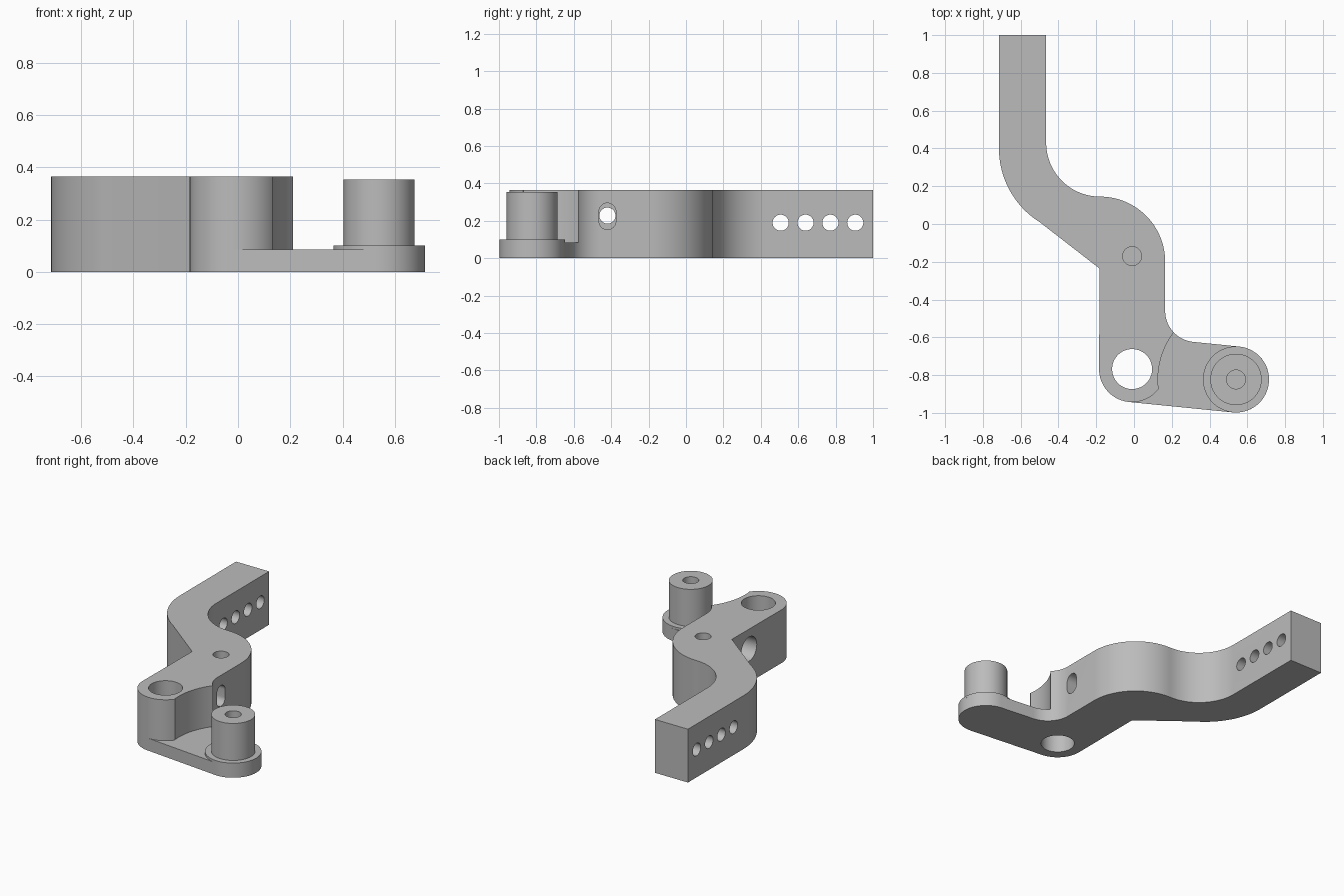
import bpy, bmesh
from math import radians, cos, sin, pi
from mathutils import Matrix, Vector

if "Cube" in bpy.data.objects:
    bpy.data.objects.remove(bpy.data.objects["Cube"], do_unlink=True)

grey = bpy.data.materials.new("machined grey")
grey.use_nodes = True
grey.diffuse_color = (0.5, 0.5, 0.5, 1)
grey.node_tree.nodes["Principled BSDF"].inputs["Base Color"].default_value = (0.5, 0.5, 0.5, 1)

HEIGHT, PLATE = 0.365, 0.085
EYE, PIN = (-0.01, -0.768), (0.54, -0.823)
END_R = 0.175


def arc(center, r, a0, a1, n=20):
    """Points on an arc, angles in degrees."""
    angles = [radians(a0 + (a1 - a0) * i / n) for i in range(n + 1)]
    return [(center[0] + r * cos(a), center[1] + r * sin(a)) for a in angles]


def make_object(name, bm):
    bmesh.ops.recalc_face_normals(bm, faces=bm.faces)
    mesh = bpy.data.meshes.new(name)
    bm.to_mesh(mesh)
    bm.free()
    mesh.materials.append(grey)
    obj = bpy.data.objects.new(name, mesh)
    bpy.context.collection.objects.link(obj)
    return obj


def prism(name, points, z0, z1):
    bm = bmesh.new()
    face = bm.faces.new([bm.verts.new((x, y, z0)) for x, y in points])
    top = bmesh.ops.extrude_face_region(bm, geom=[face])["geom"]
    moved = [v for v in top if isinstance(v, bmesh.types.BMVert)]
    bmesh.ops.translate(bm, verts=moved, vec=(0, 0, z1 - z0))
    return make_object(name, bm)


def side_prism(name, points, x0, x1):
    """Prism along x from a (y, z) outline."""
    obj = prism(name, points, x0, x1)
    obj.data.transform(Matrix(((0, 0, 1, 0), (1, 0, 0, 0), (0, 1, 0, 0), (0, 0, 0, 1))))
    return obj


def circle(center, r):
    return arc(center, r, 0, 360, 40)[:-1]


def cut(target, cutter):
    mod = target.modifiers.new("cut", "BOOLEAN")
    mod.operation, mod.solver, mod.object = "DIFFERENCE", "EXACT", cutter
    bpy.context.view_layer.objects.active = target
    bpy.ops.object.modifier_apply(modifier=mod.name)
    bpy.data.objects.remove(cutter, do_unlink=True)


def smooth(obj):
    bpy.ops.object.select_all(action="DESELECT")
    obj.select_set(True)
    bpy.context.view_layer.objects.active = obj
    bpy.ops.object.shade_smooth_by_angle(angle=radians(30))


# Lever body: one outline running round the arm, the eye and the side plate
outline = [(-0.715, 1.0)]
outline += arc((-0.254, 0.4), 0.461, 180, 238)
outline += [(-0.182, -0.236)]
outline += arc(EYE, END_R, 180, 264.3)
outline += arc(PIN, END_R, -95.7, 84.3, 36)
outline += arc((0.33, -0.46), 0.165, 264.3, 180)
outline += arc((-0.18, -0.2), 0.345, 0, 90, 30)
outline += arc((-0.18, 0.43), 0.285, 270, 180, 24)
outline += [(-0.465, 1.0)]
body = prism("lever_body", outline, 0, HEIGHT)

# Lower the side plate, leaving a scooped wall beside the eye
scoop = arc(PIN, 0.413, 120, 186.5, 30)
scoop += arc(EYE, END_R, -36, -95.7)
scoop += [(-0.03, -1.2), (0.9, -1.2), (0.9, -0.4)]
cut(body, prism("scoop_cutter", scoop, PLATE, 0.6))

# Eye bore and blind set-screw hole
cut(body, prism("eye_cutter", circle(EYE, 0.106), -0.2, 0.6))
cut(body, prism("screw_cutter", circle((-0.01, -0.17), 0.05), 0.15, 0.6))

# Row of cross holes in the arm
for i in range(4):
    cut(body, side_prism("hole_cutter", circle((0.506 + 0.133 * i, 0.19), 0.043), -0.9, -0.3))

# Stepped cross passage: round bore, slot on one side, counterbore on the other
cut(body, side_prism("bore_cutter", circle((-0.42, 0.228), 0.043), -0.4, 0.4))
slot = arc((-0.42, 0.25), 0.045, 0, 180) + arc((-0.42, 0.198), 0.045, 180, 360)
cut(body, side_prism("slot_cutter", slot, 0.04, 0.4))
cut(body, side_prism("counterbore_cutter", circle((-0.42, 0.228), 0.083), -0.4, -0.06))
smooth(body)

# Pivot pin with flange and blind hole, turned from a profile
profile = [(0, PLATE), (END_R, PLATE), (END_R, 0.1), (0.136, 0.1),
           (0.136, 0.353), (0.05, 0.353), (0.05, 0.15), (0, 0.15)]
bm = bmesh.new()
verts = [bm.verts.new((r, 0, z)) for r, z in profile]
edges = [bm.edges.new(pair) for pair in zip(verts, verts[1:])]
bmesh.ops.spin(bm, geom=verts + edges, cent=(0, 0, 0), axis=(0, 0, 1), angle=2 * pi, steps=64)
bmesh.ops.remove_doubles(bm, verts=bm.verts, dist=0.0001)
bmesh.ops.translate(bm, verts=bm.verts, vec=Vector((*PIN, 0)))
smooth(make_object("pivot_pin", bm))
